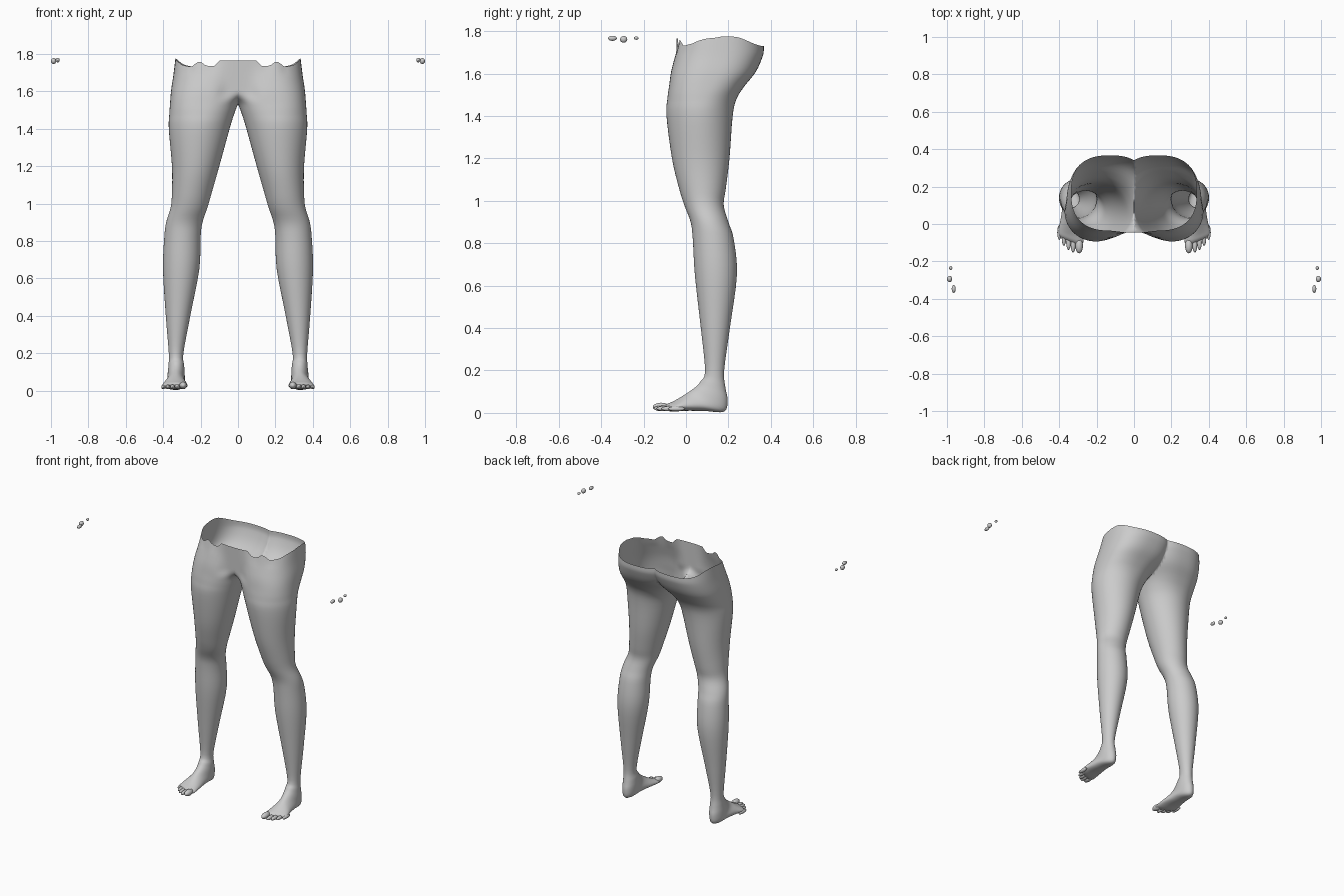
import bpy, bmesh, math
from mathutils import Vector

cube = bpy.data.objects.get("Cube")
if cube:
    bpy.data.objects.remove(cube, do_unlink=True)

clay = bpy.data.materials.new("light grey clay")
clay.use_nodes = True
clay.diffuse_color = (0.6, 0.6, 0.6, 1)
clay.node_tree.nodes["Principled BSDF"].inputs["Base Color"].default_value = (0.6, 0.6, 0.6, 1)

SIDES = 72
STEPS = 4
HIP = 1.68
TOP = 1.77


def smooth(t):
    t = min(max(t, 0), 1)
    return t * t * (3 - 2 * t)


def interpolate(table, value):
    """Piecewise linear lookup in a list of (position, height) pairs."""
    for (a, u), (b, v) in zip(table, table[1:]):
        if value <= b:
            return u + (v - u) * max(0, (value - a) / (b - a))
    return table[-1][1]


def catmull(rows, steps):
    """Fill in smooth rows between the key rows."""
    rows = [Vector(r) for r in rows]
    padded = [rows[0]] + rows + [rows[-1]]
    result = []
    for a, b, c, d in zip(padded, padded[1:], padded[2:], padded[3:]):
        for i in range(steps):
            t = i / steps
            result.append(b + (c - a) * t / 2 + (a * 2 - b * 5 + c * 4 - d) * t**2 / 2
                          + (b * 3 - a - c * 3 + d) * t**3 / 2)
    return result + [rows[-1]]


def finish(name, bm, bisect=False):
    """Turn a left-hand mesh into a smooth object mirrored to the right."""
    bmesh.ops.recalc_face_normals(bm, faces=bm.faces)
    mesh = bpy.data.meshes.new(name)
    bm.to_mesh(mesh)
    bm.free()
    mesh.materials.append(clay)
    obj = bpy.data.objects.new(name, mesh)
    bpy.context.collection.objects.link(obj)
    mirror = obj.modifiers.new("mirror", 'MIRROR')
    mirror.use_bisect_axis[0] = bisect
    mirror.merge_threshold = 0.002
    bpy.ops.object.select_all(action='DESELECT')
    obj.select_set(True)
    bpy.context.view_layer.objects.active = obj
    bpy.ops.object.shade_smooth_by_angle(angle=math.radians(50))
    return obj


# Level cross-sections of the leg: height, inner x, outer x, front y, back y
leg_rows = [
    (1.77, -.08, .335, -.035, .367), (1.69, -.08, .345, -.05, .363),
    (1.61, -.055, .357, -.07, .33), (1.54, -.005, .363, -.08, .275),
    (1.48, .02, .367, -.088, .238), (1.4, .045, .37, -.092, .22),
    (1.2, .1, .353, -.066, .205), (1.06, .14, .353, -.033, .188),
    (.98, .163, .36, -.008, .178), (.9, .19, .384, .022, .2),
    (.82, .2, .394, .032, .225), (.65, .207, .401, .042, .24),
    (.4, .255, .386, .07, .207), (.2, .292, .37, .09, .18),
]
# Tilted cross-sections of the foot: inner x, outer x, front y and z, back y and z
foot_rows = [
    (.288, .372, .07, .15, .186, .12), (.285, .376, .045, .122, .196, .06),
    (.284, .38, .015, .1, .18, .006), (.28, .39, -.02, .078, .09, .009),
    (.272, .402, -.06, .056, .0, .01), (.27, .406, -.088, .043, -.065, .006),
    (.28, .398, -.102, .03, -.095, .012),
]
rows = [(a, b, f, z, k, z) for z, a, b, f, k in leg_rows] + foot_rows

# Torn front edge of the waist, by distance from the middle
front_rim = [(0, 1.765), (.1, 1.765), (.12, 1.735), (.17, 1.735), (.2, 1.76),
             (.22, 1.755), (.25, 1.73), (.3, 1.742), (.335, 1.77)]


def leg_point(row, angle):
    inner, outer, front_y, front_z, back_y, back_z = row
    power = 2 / (2 + .5 * smooth((front_z - 1.4) / .2))
    c, s = math.cos(angle), math.sin(angle)
    u = math.copysign(abs(c) ** power, c)
    v = math.copysign(abs(s) ** power, s)
    x = (inner + outer) / 2 + u * (outer - inner) / 2
    y = (front_y + back_y) / 2 + v * (back_y - front_y) / 2
    z = (front_z + back_z) / 2 + v * (back_z - front_z) / 2
    # Slant the ball of the foot
    if z < .1:
        y += max(0, -y) * (x - .32) * 4
    # Rounded mound between the thighs
    if s < 0:
        weight = smooth(1.4 - abs(x) / .1) * smooth((z - 1.53) / .07) * smooth(-v * 2)
        y += (-.045 - y) * weight
    # Uneven waist edge
    if z > HIP:
        if s < 0:
            rim = interpolate(front_rim, abs(x))
        else:
            rim = 1.775 - .045 * smooth((y - .22) / .15)
        z = HIP + (z - HIP) * (rim - HIP) / (TOP - HIP)
    return x, y, z


# Legs, hips and feet as one open shell
bm = bmesh.new()
rings = [[bm.verts.new(leg_point(row, math.tau * i / SIDES)) for i in range(SIDES)]
         for row in catmull(rows, STEPS)]
for upper, lower in zip(rings, rings[1:]):
    for i in range(SIDES):
        j = (i + 1) % SIDES
        bm.faces.new((upper[i], upper[j], lower[j], lower[i]))
bm.faces.new(rings[-1])
finish("legs", bm, bisect=True)


def ellipsoids(name, items, segments=16):
    """One mesh of stretched balls given as (centre, radii)."""
    bm = bmesh.new()
    for centre, radii in items:
        ball = bmesh.ops.create_uvsphere(bm, u_segments=segments, v_segments=10, radius=1)
        for vert in ball["verts"]:
            vert.co = Vector(centre) + Vector([a * b for a, b in zip(vert.co, radii)])
    return finish(name, bm)


# Toes, from the big toe outwards
toes = []
for i in range(5):
    radius = .02 if i == 0 else .0135 - .0005 * i
    x = .293 if i == 0 else .301 + .0245 * i
    tip = -.157 + .0045 * i * i
    toes.append(((x, tip + .04, radius + .008), (radius, .04, radius)))
ellipsoids("toes", toes)

# Loose fingertips out to the sides
ellipsoids("fingertips", [
    ((.964, -.347, 1.767), (.011, .021, .012)),
    ((.986, -.294, 1.762), (.014, .017, .016)),
    ((.98, -.235, 1.768), (.009, .011, .008)),
], 12)
